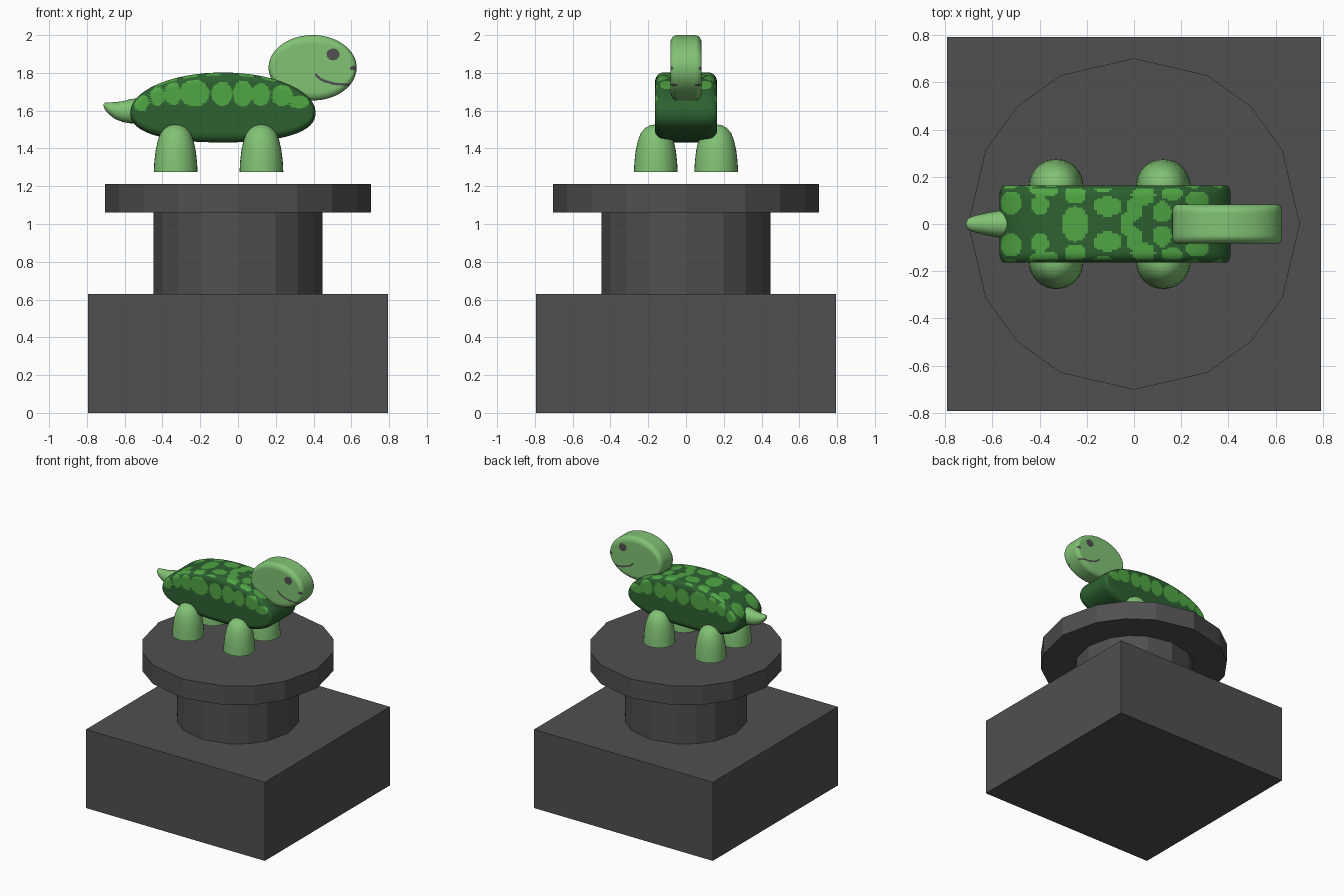
import bpy, bmesh, math
from math import sin, cos, pi

if "Cube" in bpy.data.objects:
    bpy.data.objects.remove(bpy.data.objects["Cube"])


def material(name, rgb):
    m = bpy.data.materials.new(name)
    m.diffuse_color = (*rgb, 1)
    m.use_nodes = True
    m.node_tree.nodes["Principled BSDF"].inputs["Base Color"].default_value = m.diffuse_color
    return m


GREY = material("dark grey", (0.08, 0.08, 0.08))
SKIN = material("light green", (0.22, 0.54, 0.175))
DARK = material("deep green", (0.026, 0.12, 0.03))
SPOT = material("leaf green", (0.08, 0.38, 0.058))


def loft(name, rings, mats, smooth=None, rule=None):
    """Skin a list of closed point rings, cap both ends."""
    bm = bmesh.new()
    vs = [[bm.verts.new(p) for p in r] for r in rings]
    n = len(rings[0])
    for a, b in zip(vs, vs[1:]):
        for i in range(n):
            j = (i + 1) % n
            bm.faces.new((a[i], a[j], b[j], b[i]))
    bm.faces.new(vs[0][::-1])
    bm.faces.new(vs[-1])
    bmesh.ops.recalc_face_normals(bm, faces=bm.faces)
    if rule:
        for f in bm.faces:
            f.material_index = int(rule(f.calc_center_median()))
    me = bpy.data.meshes.new(name)
    bm.to_mesh(me)
    bm.free()
    for m in mats:
        me.materials.append(m)
    ob = bpy.data.objects.new(name, me)
    bpy.context.collection.objects.link(ob)
    if smooth:
        bpy.ops.object.select_all(action='DESELECT')
        ob.select_set(True)
        bpy.context.view_layer.objects.active = ob
        bpy.ops.object.shade_smooth_by_angle(angle=math.radians(smooth))
    return ob


# stand: square plinth, column and round plate
S = 0.793
loft("plinth", [[(-S, -S, z), (S, -S, z), (S, S, z), (-S, S, z)] for z in (0, 0.63)], [GREY])
ANG = [math.radians(q * 90 + a) for q in range(4) for a in (0, 26.4, 45, 63.6)]


def drum(name, r, z0, z1):
    loft(name, [[(r * cos(a), r * sin(a), z) for a in ANG] for z in (z0, z1)], [GREY])


drum("column", 0.447, 0.63, 1.06)
drum("plate", 0.703, 1.06, 1.212)


def puffy(name, cx, cz, a, up, down, power, half, r, ix, iz, cap, mats, rule):
    """Oval profile in x-z extruded along y with rounded rims and flat sides."""
    N = 240
    rows = []
    for k in range(1, cap):                        # flat side, from the middle outwards
        rows.append((half, 1, k / cap))
    for k in range(9):                             # rounded rim
        t = pi / 2 * (1 - k / 8)
        rows.append((half - r * (1 - sin(t)), 1 - cos(t), 1))
    for k in range(1, 13):                         # straight middle to y = 0
        rows.append(((half - r) * (1 - k / 12), 0, 1))
    rows = [(-y, i, s) for y, i, s in rows] + rows[-2::-1]
    rings = []
    for y, ins, s in rows:
        ring = []
        for i in range(N):
            t = 2 * pi * i / N
            c, d = cos(t), sin(t)
            e = 1 if d >= 0 else 2 / power
            h = up if d >= 0 else down
            x = math.copysign(abs(c) ** e, c) * (a - ix * ins)
            z = math.copysign(abs(d) ** e, d) * (h - iz * ins)
            ring.append((cx + x * s, y, cz + z * s))
        rings.append(ring)
    return loft(name, rings, mats, 40, rule)


# shell with painted patches: (x, z) spots on the sides, (x, |y|) spots on top
SIDE = [(-.51, 1.64, .04, .045), (-.425, 1.675, .04, .05), (-.345, 1.69, .045, .06),
        (-.23, 1.693, .08, .07), (-.085, 1.69, .055, .065), (.025, 1.69, .052, .068),
        (.12, 1.685, .05, .06), (.235, 1.68, .055, .055), (.325, 1.645, .05, .035)]
TOP = [(-.52, .09, .045, .05), (-.40, .08, .04, .04), (-.38, .145, .06, .03),
       (-.25, 0, .058, .075), (-.25, .125, .045, .04), (-.11, .075, .06, .042),
       (-.03, .0, .03, .05), (0, .06, .035, .05), (.04, .12, .05, .04),
       (.12, .05, .04, .045), (.16, .13, .045, .03), (.27, .1, .05, .04),
       (.25, .02, .04, .04), (-.13, .155, .04, .02)]


def inside(u, v, spots):
    return any(((u - s[0]) / s[2]) ** 2 + ((v - s[1]) / s[3]) ** 2 < 1 for s in spots)


def shell_rule(c):
    if abs(c.y) > 0.148:
        return inside(c.x, c.z, SIDE)
    return c.z > 1.6 and inside(c.x, abs(c.y), TOP)


puffy("shell", -0.08, 1.59, 0.49, 0.212, 0.158, 2.4, 0.164, 0.045, 0.02, 0.05, 24,
      [DARK, SPOT], shell_rule)

# head with eyes, nostrils and smile on both sides
MOUTH = [(.413, 1.79), (.43, 1.772), (.458, 1.757), (.51, 1.742), (.59, 1.736)]


def near_mouth(x, z):
    for (x0, z0), (x1, z1) in zip(MOUTH, MOUTH[1:]):
        dx, dz = x1 - x0, z1 - z0
        t = max(0, min(1, ((x - x0) * dx + (z - z0) * dz) / (dx * dx + dz * dz)))
        if math.hypot(x - x0 - t * dx, z - z0 - t * dz) < 0.0065:
            return True
    return False


def head_rule(c):
    if abs(c.y) < 0.05:
        return False
    return (inside(c.x, c.z, [(.503, 1.898, .034, .031), (.608, 1.825, .016, .012)])
            or near_mouth(c.x, c.z))


puffy("head", 0.395, 1.828, 0.233, 0.172, 0.174, 2, 0.083, 0.035, 0.02, 0.045, 56,
      [SKIN, GREY], head_rule)

# four domed legs
LEG = [(.116, 1.274), (.113, 1.33), (.106, 1.39), (.095, 1.44), (.08, 1.48),
       (.058, 1.507), (.032, 1.522), (.008, 1.526)]
for end, x in (("back", -0.33), ("front", 0.124)):
    for side, y in (("right", -0.16), ("left", 0.16)):
        loft(f"{end}_{side}_leg",
             [[(x + r * cos(i * pi / 16), y + r * sin(i * pi / 16), z) for i in range(32)]
              for r, z in LEG], [SKIN], 50)

# tail: oval sections (x, centre z, half height, half width)
TAIL = [(-.712, 1.63, .004, .006), (-.705, 1.624, .018, .022), (-.685, 1.613, .031, .033),
        (-.65, 1.6, .045, .042), (-.61, 1.595, .055, .051), (-.57, 1.597, .064, .057),
        (-.53, 1.6, .066, .06)]
loft("tail", [[(x, w * cos(i * pi / 12), z + h * sin(i * pi / 12)) for i in range(24)]
              for x, z, h, w in TAIL], [SKIN], 50)
